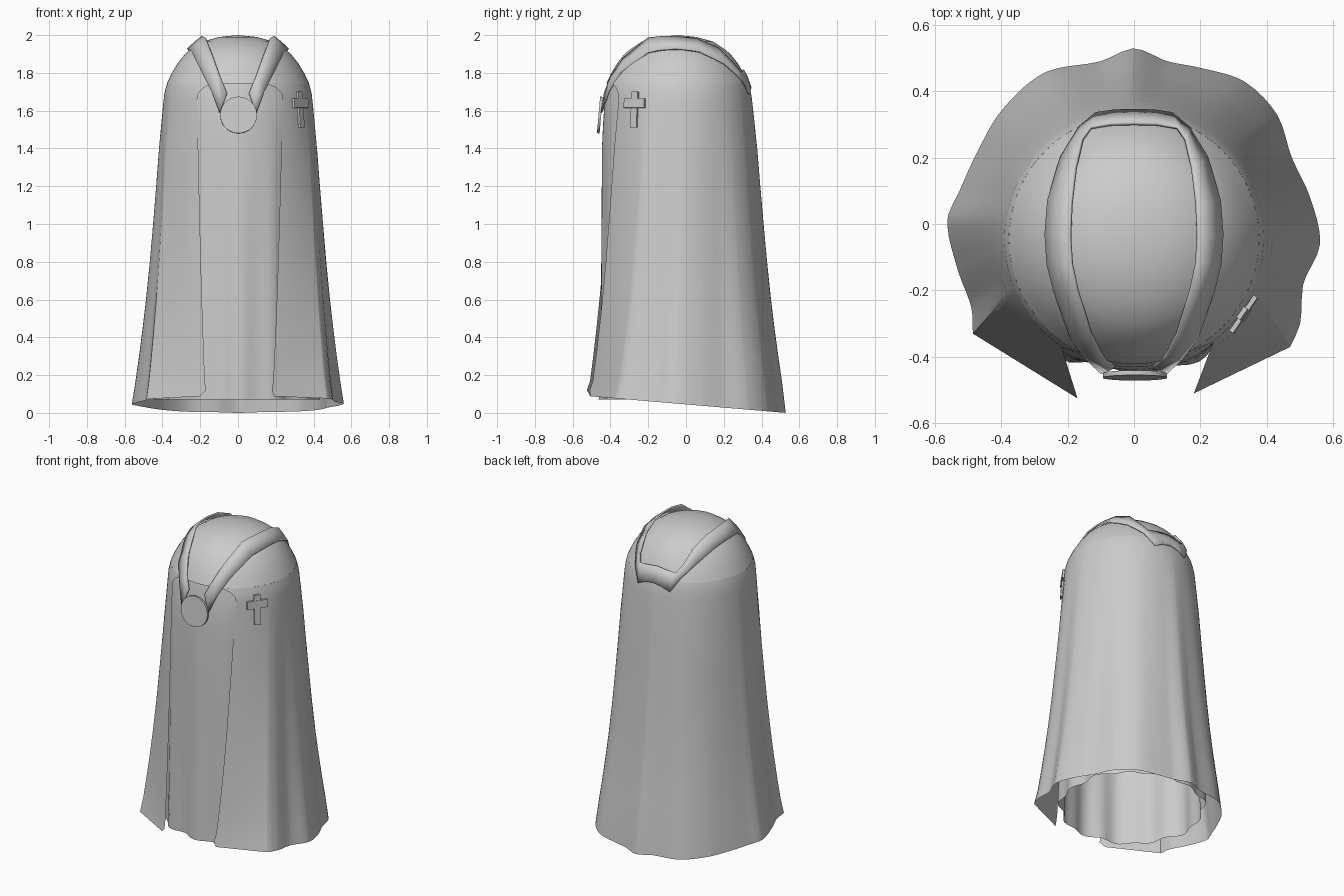
import bpy, bmesh, math
from math import sin, cos, radians, pi

if "Cube" in bpy.data.objects:
    bpy.data.objects.remove(bpy.data.objects["Cube"])

CY = -0.045  # centre of the shoulders in y


def interp(table, v):
    if v <= table[0][0]:
        return table[0][1]
    for (a, fa), (b, fb) in zip(table, table[1:]):
        if v <= b:
            return fa + (fb - fa) * (v - a) / (b - a)
    return table[-1][1]


def smooth(table, v):
    """Smooth curve through the table; the two end spans stay straight."""
    n = len(table)
    for i in range(n - 1):
        (a, fa), (b, fb) = table[i], table[i + 1]
        if v <= b or i == n - 2:
            if i in (0, n - 2):
                return interp(table, v)
            h, u = b - a, (v - a) / (b - a)
            m0 = (fb - table[i - 1][1]) / (b - table[i - 1][0]) if i > 1 else (fb - fa) / h
            m1 = (table[i + 2][1] - fa) / (table[i + 2][0] - a) if i < n - 3 else (fb - fa) / h
            return ((2 * u**3 - 3 * u**2 + 1) * fa + (u**3 - 2 * u**2 + u) * h * m0
                    + (3 * u**2 - 2 * u**3) * fb + (u**3 - u**2) * h * m1)


def finish(ob, angle=35):
    bpy.ops.object.select_all(action='DESELECT')
    ob.select_set(True)
    bpy.context.view_layer.objects.active = ob
    bpy.ops.object.shade_smooth_by_angle(angle=radians(angle))


def grid_object(name, rows, closed=False, thickness=0):
    bm = bmesh.new()
    vs = [[bm.verts.new(p) for p in row] for row in rows]
    n = len(rows[0])
    for r0, r1 in zip(vs, vs[1:]):
        for i in range(n if closed else n - 1):
            j = (i + 1) % n
            bm.faces.new((r0[i], r0[j], r1[j], r1[i]))
    bmesh.ops.remove_doubles(bm, verts=bm.verts, dist=1e-5)
    me = bpy.data.meshes.new(name)
    bm.to_mesh(me)
    bm.free()
    ob = bpy.data.objects.new(name, me)
    bpy.context.collection.objects.link(ob)
    finish(ob)
    if thickness:
        m = ob.modifiers.new("thickness", "SOLIDIFY")
        m.thickness = thickness
        m.offset = 0
    return ob


def ring(r, cy, z, n, wave=0):
    pts = []
    for i in range(n):
        a = 2 * pi * i / n
        q = r + wave * cos(13 * a) + 0.6 * wave * sin(7 * a)
        pts.append((q * sin(a), cy - q * cos(a), z))
    return pts


# Domed shoulders: radius -> height, also used to drape the sash
dome = [(0, 2.0), (0.1, 1.99), (0.19, 1.965), (0.25, 1.925), (0.28, 1.9),
        (0.32, 1.85), (0.35, 1.8), (0.376, 1.745), (0.39, 1.69), (0.412, 1.56)]
grid_object("cloak_shoulders",
            [ring(max(r, 1e-7), CY, z, 64) for r, z in reversed(dome[:8])], closed=True)

# Flared cloak, open at the front; hem outline seen from above
hem = [(.18, -.51), (.47, -.37), (.50, -.30), (.51, -.18), (.56, -.06), (.53, .08),
       (.475, .20), (.43, .33), (.33, .43), (.20, .47), (.10, .49), (0, .528),
       (-.10, .49), (-.27, .455), (-.40, .34), (-.48, .20), (-.525, .1), (-.562, .01), (-.53, -.14),
       (-.49, -.25), (-.485, -.33), (-.17, -.525)]
hem_t = [math.degrees(math.atan2(x, -y)) % 360 for x, y in hem]
hem_t = [(a - hem_t[0]) / (hem_t[-1] - hem_t[0]) for a in hem_t]
hem_x = [(t, p[0]) for t, p in zip(hem_t, hem)]
hem_y = [(t, p[1]) for t, p in zip(hem_t, hem)]
ts = sorted(set([round(t, 4) for t in hem_t] + [round(i / 90, 4) for i in range(91)] + [.004]))
# height, hem weight, opening half-angle, shoulder radius
levels = [(0.05, 1, 38, .39), (0.17, .89, 38, .39), (0.3, .785, 38, .39), (0.45, .675, 38, .39),
          (0.6, .575, 38, .39), (0.8, .46, 38, .39), (1.0, .36, 38, .39),
          (1.2, .265, 38, .39), (1.4, .175, 38, .39), (1.55, .09, 38, .39), (1.65, .03, 38, .39),
          (1.69, 0, 36.5, .39), (1.72, 0, 32, .383), (1.738, 0, 26, .378), (1.745, 0, 18, .376)]
rows = []
for z, w, half, r in levels:
    row = []
    for t in ts:
        a = radians(half + t * (360 - half - half * 0.9))
        hx, hy = smooth(hem_x, t), smooth(hem_y, t)
        x = w * hx + (1 - w) * r * sin(a)
        y = w * hy + (1 - w) * (CY - r * cos(a))
        if w == 1:
            z = 0.045 - 0.085 * hy + (0.03 if t in (0, 1) else 0)
        row.append((x, y, z))
    rows.append(row)
grid_object("cloak", rows)

# Inner robe with soft folds towards the bottom
robe = [(.07, .428, -.02, .014), (.5, .42, -.022, .009), (1.0, .41, -.032, .005),
        (1.4, .398, CY, .002), (1.53, .394, CY, 0), (1.65, .386, CY, 0), (1.76, .36, CY, 0)]
grid_object("robe", [ring(r, cy, z, 96, wv) for z, r, cy, wv in robe], closed=True)

# Sash draped over both shoulders: inner xy, outer xy, inner lift, outer lift
half = [((.058, -.43), (.098, -.447), .0, .03), ((.095, -.397), (.14, -.408), .012, .012),
        ((.13, -.33), (.188, -.345), .02, .012), ((.17, -.2), (.24, -.2), .045, .015),
        ((.187, -.12), (.26, -.12), .035, .015), ((.192, -.04), (.266, -.03), .026, .015),
        ((.188, .06), (.258, .07), .03, .015), ((.175, .17), (.22, .2), .03, .015),
        ((.155, .255), (.165, .29), .025, .02), ((.13, .29), (.115, .332), .02, .02),
        ((.07, .3), (.06, .34), .012, .02)]


def drape(p, lift, s):
    return (s * p[0], p[1], interp(dome, math.hypot(p[0], p[1] - CY)) + lift)


def sash_points(k, s):
    i, o, li, lo = k
    mid = ((i[0] + o[0]) / 2, (i[1] + o[1]) / 2)
    return [drape(i, li, s), drape(mid, (li + lo) / 2, s), drape(o, lo, s)]


back = ((0, .302), (0, .342), .012, .02)
strip = ([sash_points(k, 1) for k in half] + [sash_points(back, 1)]
         + [sash_points(k, -1) for k in reversed(half)])
grid_object("sash", strip, thickness=0.01)

# Round clasp hanging at the chest
bpy.ops.mesh.primitive_cylinder_add(vertices=48, radius=0.097, depth=0.014,
                                    location=(0.003, -0.456, 1.577),
                                    rotation=(pi / 2 - radians(5), 0, 0))
clasp = bpy.context.object
clasp.name = "clasp"
finish(clasp)

# Cross emblem on the chest
A = radians(55.5)
for name, z, w, h in (("emblem_upright", 1.605, .04, .19), ("emblem_bar", 1.64, .13, .05)):
    bpy.ops.mesh.primitive_cube_add(size=1, location=(.401 * sin(A), CY - .401 * cos(A), z),
                                    rotation=(radians(-4), 0, A))
    bpy.context.object.name = name
    bpy.context.object.scale = (w, .014, h)
